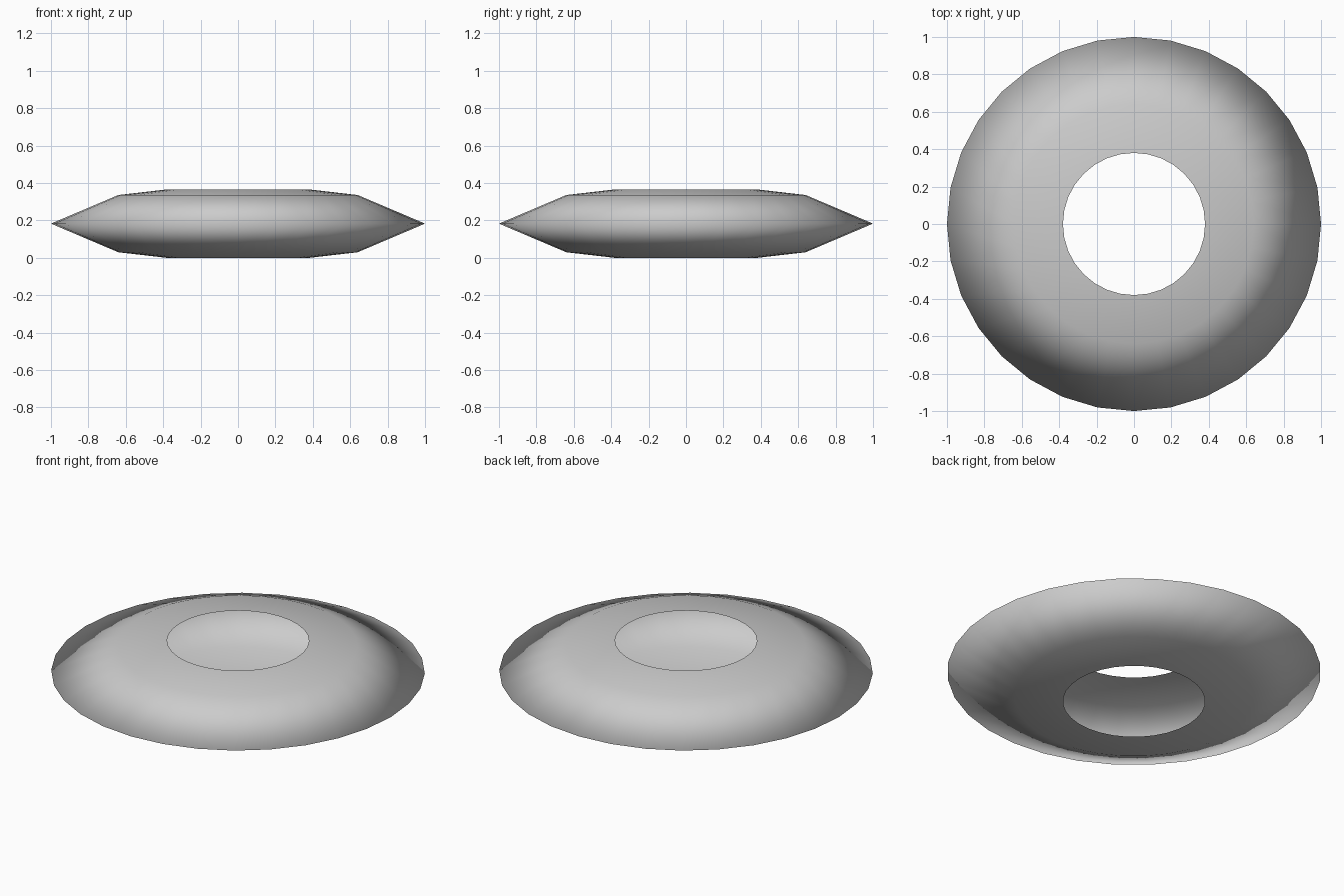
import bpy, bmesh, math

if "Cube" in bpy.data.objects:
    bpy.data.objects.remove(bpy.data.objects["Cube"])

SIDES = 32
# Half profile (radius, height), from the lower opening round the rim to the upper opening
PROFILE = [(0.38, 0.0), (0.64, 0.03), (1.0, 0.183), (0.64, 0.336), (0.38, 0.366)]

# Hollow ring shell, open at the central hole
bm = bmesh.new()
rings = []
for r, z in PROFILE:
    rings.append([bm.verts.new((r * math.cos(2 * math.pi * i / SIDES),
                                r * math.sin(2 * math.pi * i / SIDES), z))
                  for i in range(SIDES)])
for low, high in zip(rings, rings[1:]):
    for i in range(SIDES):
        j = (i + 1) % SIDES
        face = bm.faces.new((low[i], low[j], high[j], high[i]))
        face.smooth = True

mesh = bpy.data.meshes.new("ring_shell")
bm.to_mesh(mesh)
bm.free()
ring = bpy.data.objects.new("ring_shell", mesh)
bpy.context.collection.objects.link(ring)
